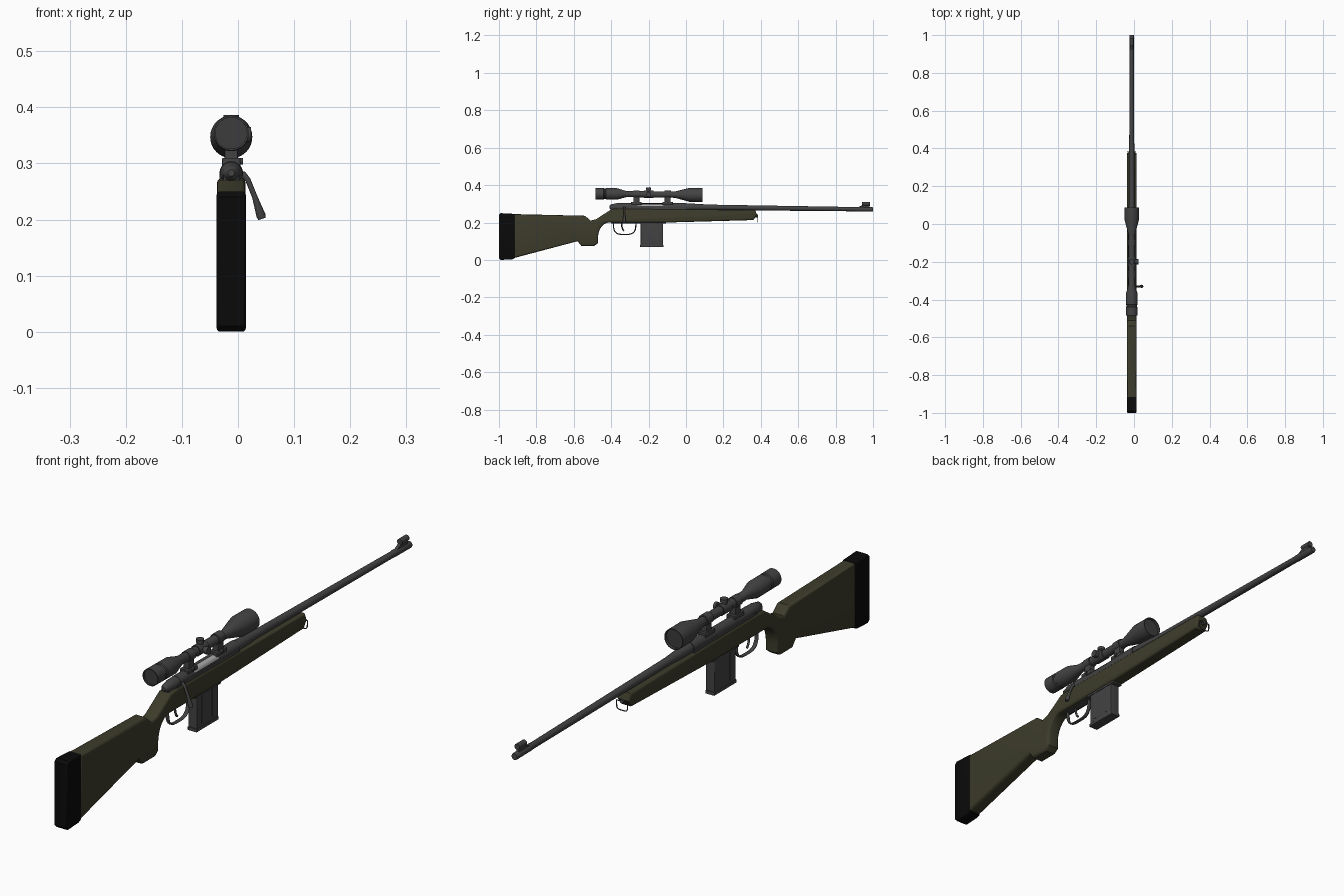
import bpy, bmesh, math
from mathutils import Vector

if "Cube" in bpy.data.objects:
    bpy.data.objects.remove(bpy.data.objects["Cube"], do_unlink=True)

# Main axes and radii
X, Y, Z = Vector((1, 0, 0)), Vector((0, 1, 0)), Vector((0, 0, 1))
CENTRE = -0.012
BORE = 0.283
MUZZLE = 0.27
SCOPE_REAR, SCOPE, SCOPE_FRONT = 0.354, 0.351, 0.347
RECEIVER_R, TUBE_R, EYE_R, BELL_R = 0.021, 0.0165, 0.031, 0.0375
STEP = 0.003  # height of small ridges and rounded edges


def material(name, red, green, blue):
    mat = bpy.data.materials.new(name)
    mat.use_nodes = True
    mat.diffuse_color = (red, green, blue, 1)
    shader = mat.node_tree.nodes["Principled BSDF"]
    shader.inputs["Base Color"].default_value = mat.diffuse_color
    return mat


olive = material("olive_stock", 0.046, 0.045, 0.024)
metal = material("dark_metal", 0.056, 0.056, 0.057)
rubber = material("black_rubber", 0.003, 0.003, 0.003)
steel = material("bright_steel", 0.4, 0.4, 0.4)
glass = material("lens_grey", 0.045, 0.045, 0.047)


def finish(name, bm, mat):
    bmesh.ops.recalc_face_normals(bm, faces=bm.faces)
    mesh = bpy.data.meshes.new(name)
    bm.to_mesh(mesh)
    bm.free()
    mesh.materials.append(mat)
    mesh.polygons.foreach_set("use_smooth", [True] * len(mesh.polygons))
    mesh.set_sharp_from_angle(angle=math.radians(35))
    part = bpy.data.objects.new(name, mesh)
    bpy.context.collection.objects.link(part)


def arc(y, z, width, height, start, end, squareness=1.0, steps=12):
    """Points on a rounded arc; a lower squareness exponent gives fuller corners."""
    points = []
    for i in range(steps + 1):
        angle = math.radians(start + (end - start) * i / steps)
        c, s = math.cos(angle), math.sin(angle)
        points.append((y + width * math.copysign(abs(c) ** squareness, c),
                       z + height * math.copysign(abs(s) ** squareness, s)))
    return points


def slab(name, outline, half, mat, bevel=0.0):
    """Extrude a side outline of (y, z) points to both sides and round the rims."""
    bm = bmesh.new()
    face = bm.faces.new([bm.verts.new((CENTRE - half, y, z)) for y, z in outline])
    new = bmesh.ops.extrude_face_region(bm, geom=[face])["geom"]
    moved = [item for item in new if isinstance(item, bmesh.types.BMVert)]
    bmesh.ops.translate(bm, vec=X * half * 2, verts=moved)
    bm.normal_update()
    if bevel:
        rims = [e for e in bm.edges if abs(e.verts[0].co.x - e.verts[1].co.x) < half]
        bmesh.ops.bevel(bm, geom=rims, offset=bevel, segments=3, profile=0.5,
                        affect='EDGES', clamp_overlap=False)
    finish(name, bm, mat)


def block(name, y, length, bottom, top, half, mat, bevel=0.0):
    back, front = y - length / 2, y + length / 2
    slab(name, [(back, bottom), (front, bottom), (front, top), (back, top)],
         half, mat, bevel)


def tube(name, path, mat, side=X, wide=1.0, axis=None, sides=24, opening=None):
    """Loft rings along (point, radius) pairs, stretched sideways by wide."""
    bm = bmesh.new()
    points = [Vector(point) for point, radius in path]
    rings = []
    for i, (point, radius) in enumerate(path):
        along = axis or (points[min(i + 1, len(points) - 1)] - points[max(i - 1, 0)])
        u = (side - along * side.dot(along) / along.length_squared).normalized()
        v = along.normalized().cross(u)
        turns = [math.tau * k / sides for k in range(sides)]
        rings.append([bm.verts.new(points[i] + u * radius * wide * math.cos(a)
                                   + v * radius * math.sin(a)) for a in turns])
    for ring, after in zip(rings, rings[1:]):
        for k in range(sides):
            bm.faces.new((ring[k - 1], ring[k], after[k], after[k - 1]))
    bm.faces.new(rings[0])
    bm.faces.new(rings[-1])
    if opening:
        cut = [f for f in bm.faces if opening(f.calc_center_median())]
        bmesh.ops.delete(bm, geom=cut, context='FACES')
    finish(name, bm, mat)


def lathe(name, profile, rear_z, front_z, mat, **options):
    """Turn (y, radius) points about an axis that may slope from rear to front."""
    rear, front = profile[0][0], profile[-1][0]
    slope = (front_z - rear_z) / (front - rear)
    path = [((CENTRE, y, rear_z + slope * (y - rear)), radius) for y, radius in profile]
    tube(name, path, mat, axis=Y, **options)


def ring(name, y, length, z, outer, inner, mat):
    back, front = y - length / 2, y + length / 2
    lathe(name, [(back, inner), (back, outer), (front, outer), (front, inner)], z, z, mat)


# Stock with a curved grip, and the butt pad
grip_curve = arc(-0.41, 0.12, 0.06, 0.08, 180, 90)
slab("stock", [
    (-0.92, 0.01), (-0.58, 0.1), (-0.56, 0.075), (-0.49, 0.075), (-0.47, 0.09),
    *grip_curve, (-0.1, 0.2), (0.36, 0.213), (0.38, 0.24), (0.37, 0.266),
    (-0.36, 0.274), (-0.4, 0.27), (-0.48, 0.218), (-0.51, 0.21), (-0.54, 0.236),
    (-0.92, 0.245)], 0.0255, olive, bevel=3 * STEP)
slab("butt_pad", [(-0.915, 0.01), (-0.93, 0.003), (-0.99, 0), (-1, 0.01), (-1, 0.24),
                  (-0.99, 0.25), (-0.915, 0.246)], 0.026, rubber, bevel=2 * STEP)

# Barrel with a thicker muzzle
lathe("barrel", [(-0.02, 0.019), (0.06, 0.018), (0.12, 0.0145), (0.9, 0.0115),
                 (0.91, 0.0125), (0.995, 0.0125), (1, 0.011)], BORE, MUZZLE, metal)


# Receiver, open at the upper left for the ejection port
def is_port(point):
    angle = math.degrees(math.atan2(point.z - BORE, point.x - CENTRE))
    return abs(point.y - PORT_Y) < PORT_LENGTH / 4 and 10 < angle < 75


PORT_Y, PORT_LENGTH = -0.19, 0.14
port_ends = [(PORT_Y + side * PORT_LENGTH / 2, RECEIVER_R) for side in (-1, 1)]
lathe("receiver", [(-0.34, RECEIVER_R), *port_ends, (0, RECEIVER_R)], BORE, BORE, metal,
      opening=is_port)
block("receiver_bed", -0.18, 0.36, 0.25, 0.28, RECEIVER_R, metal)
ring("bolt", PORT_Y, 0.2, BORE, TUBE_R, TUBE_R, steel)
lathe("bolt_shroud", [(-0.41, 0.006), (-0.4, 0.014), (-0.37, 0.02), (-0.33, 0.02)],
      BORE, BORE, metal)
block("receiver_tang", -0.365, 0.07, 0.26, BORE, 0.014, metal)

# Bolt handle sweeping down to its knob
HANDLE_Y = -0.33
tube("bolt_handle", [((x, HANDLE_Y, z), radius) for x, z, radius in (
    (0, 0.281, 0.006), (0.01, 0.28, 0.006), (0.018, 0.27, 0.005), (0.03, 0.24, 0.005),
    (0.041, 0.207, 0.0085), (0.043, 0.201, 0.007))], metal, side=Y, sides=14)

# Front sight: ramp and hood
slab("front_sight_ramp", [(0.9, MUZZLE), (0.98, MUZZLE), (0.98, 0.295), (0.945, 0.295)],
     2 * STEP, metal)
ring("front_sight_hood", 0.963, 0.042, 0.3, 0.0105, 0.007, metal)

# Scope: eyepiece, tube and flared objective bell, with a lens at each end
lathe("scope_body", [
    (-0.476, EYE_R - STEP), (-0.485, EYE_R - STEP), (-0.485, EYE_R), (-0.44, EYE_R),
    (-0.437, EYE_R - STEP), (-0.43, EYE_R - STEP), (-0.427, EYE_R), (-0.37, EYE_R),
    (-0.32, TUBE_R), (-0.06, TUBE_R), (0.02, BELL_R), (0.088, BELL_R),
    (0.088, BELL_R - STEP), (0.076, BELL_R - STEP)],
    SCOPE_REAR, SCOPE_FRONT, metal, sides=32)
for name, y, z, radius in (("eyepiece_lens", -0.477, SCOPE_REAR, EYE_R - STEP),
                           ("objective_lens", 0.077, SCOPE_FRONT, BELL_R - STEP)):
    ring(name, y, STEP, z, radius, radius, glass)

# Adjustment turrets on a raised saddle
ring("turret_saddle", -0.2, 0.05, SCOPE, TUBE_R + STEP, TUBE_R, metal)
hub = Vector((CENTRE, -0.2, SCOPE))
for name, out in (("top_turret", Z), ("side_turret", X)):
    tube(name, [(hub, 0.011), (hub + out * 0.024, 0.011), (hub + out * 0.024, 0.0135),
                (hub + out * 0.035, 0.0135)], metal, side=Y, axis=out)

# Scope mounts: rail base, post, clamp ring and screw
for name, y in (("rear", -0.265), ("front", -0.098)):
    block(name + "_mount_base", y, 0.056, 0.294, 0.31, TUBE_R, metal, bevel=STEP)
    block(name + "_mount_post", y, 0.032, 0.305, 0.34, 0.012, metal, bevel=STEP)
    ring(name + "_mount_ring", y, 0.034, SCOPE, TUBE_R + STEP, TUBE_R, metal)
    screw = Vector((CENTRE, y, 0.304))
    tube(name + "_mount_screw", [(screw, 0.006), (screw + X * RECEIVER_R, 0.006)],
         metal, side=Y)

# Magazine with floor plate, side ribs and well frame
MAG_Y, MAG_LENGTH, MAG_HALF = -0.182, 0.12, 0.018
block("magazine", MAG_Y, MAG_LENGTH, 0.075, 0.23, MAG_HALF, metal, bevel=STEP)
block("magazine_floor_plate", MAG_Y, MAG_LENGTH + 2 * STEP, 0.068, 0.08,
      MAG_HALF + STEP / 2, metal, bevel=STEP)
for name, shift in (("rear", -MAG_LENGTH / 4), ("front", MAG_LENGTH / 4)):
    block(name + "_magazine_rib", MAG_Y + shift, 3 * STEP, 0.09, 0.2,
          MAG_HALF + STEP / 2, metal)
block("magazine_well", MAG_Y, 0.15, 0.194, 0.206, RECEIVER_R, metal, bevel=STEP)

# Trigger guard strap, its plate and the trigger
GUARD_Y = -0.328
guard = arc(GUARD_Y, 0.2, 0.06, 0.064, 180, 360, squareness=0.6, steps=20)
tube("trigger_guard", [((CENTRE, y, z), STEP) for y, z in guard], metal, wide=2.5)
block("trigger_plate", GUARD_Y, 0.145, 0.196, 0.204, 0.012, metal)
blade = arc(GUARD_Y, 0.195, 0.016, 0.04, 150, 260)
tube("trigger", [((CENTRE, y, z), STEP * 1.3) for y, z in blade], metal)

# Sling loop hanging from a stud at the fore-end tip
LOOP_Y, LOOP_Z, LOOP_HALF = 0.383, 0.235, 0.022
loop = arc(CENTRE, LOOP_Z, LOOP_HALF, 0.032, 180, 360, squareness=0.4, steps=20)
tube("sling_loop", [((x, LOOP_Y, z), 0.002) for x, z in loop], metal, side=Y, sides=8)
tube("sling_pin", [((CENTRE + side * LOOP_HALF, LOOP_Y, LOOP_Z), 0.002)
                   for side in (-1, 1)], metal, side=Y, sides=8)
ring("sling_stud", 0.373, 0.026, LOOP_Z, 0.007, 0.007, metal)
